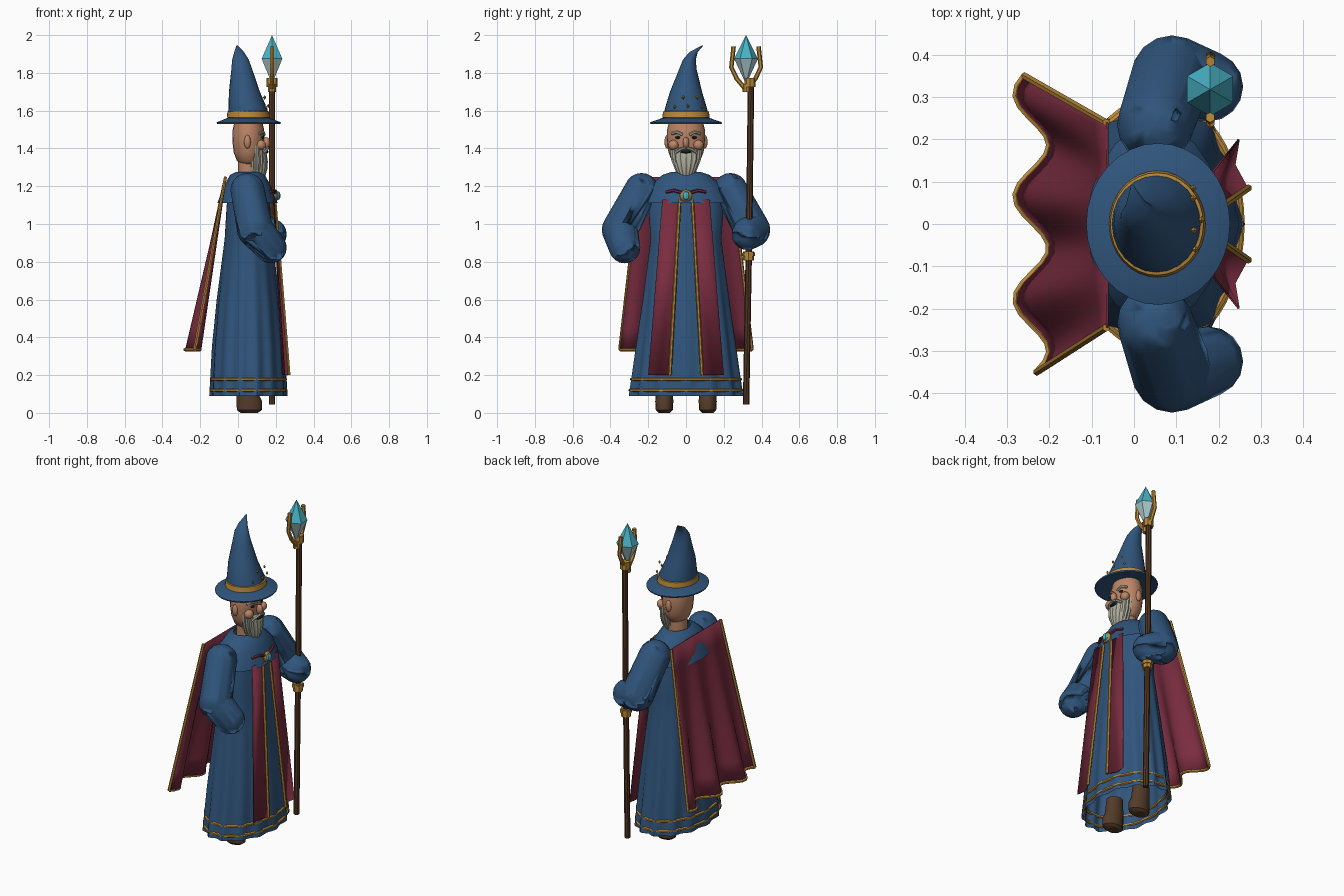
import bpy, bmesh, math
from mathutils import Vector, Matrix

if "Cube" in bpy.data.objects:
    bpy.data.objects.remove(bpy.data.objects["Cube"])


def make_mat(name, r, g, b):
    m = bpy.data.materials.new(name)
    m.diffuse_color = (r, g, b, 1)
    m.use_nodes = True
    m.node_tree.nodes["Principled BSDF"].inputs["Base Color"].default_value = m.diffuse_color
    return m


BLUE = make_mat("robe_blue", .030, .092, .205)
RED = make_mat("burgundy", .190, .025, .050)
GOLD = make_mat("gold", .480, .245, .040)
SKIN = make_mat("skin", .500, .235, .135)
GREY = make_mat("beard_grey", .420, .420, .340)
WOOD = make_mat("staff_wood", .080, .036, .016)
BOOT = make_mat("boot_leather", .090, .045, .022)
CYAN = make_mat("crystal_cyan", .065, .450, .560)
PALE = make_mat("crystal_pale", .420, .600, .620)
DARK = make_mat("dark", .010, .010, .010)


def finish(name, bm, mats, angle=40):
    """Turn a bmesh into an object, smooth below the given edge angle."""
    bmesh.ops.recalc_face_normals(bm, faces=bm.faces)
    for f in bm.faces:
        f.smooth = angle > 0
    for e in bm.edges:
        e.smooth = e.calc_face_angle(0) < math.radians(angle)
    me = bpy.data.meshes.new(name)
    bm.to_mesh(me)
    bm.free()
    for m in mats if isinstance(mats, list) else [mats]:
        me.materials.append(m)
    ob = bpy.data.objects.new(name, me)
    bpy.context.scene.collection.objects.link(ob)
    return ob


def loft(name, rings, mat, closed=True, caps=True, angle=40):
    """Skin a list of point rows."""
    bm = bmesh.new()
    rows = [[bm.verts.new(p) for p in r] for r in rings]
    n = len(rows[0])
    for a, b in zip(rows, rows[1:]):
        for i in range(n if closed else n - 1):
            j = (i + 1) % n
            bm.faces.new((a[i], a[j], b[j], b[i]))
    if caps and closed:
        bm.faces.new(rows[0])
        bm.faces.new(rows[-1])
    return finish(name, bm, mat, angle)


def ellipse(z, cx, cy, rx, ry, n=24, wave=0, k=14):
    pts = []
    for i in range(n):
        a = 2 * math.pi * i / n
        s = 1 + wave * math.cos(k * a)
        pts.append((cx + rx * s * math.cos(a), cy + ry * s * math.sin(a), z))
    return pts


def stack(name, specs, mat, n=24, caps=True, angle=40):
    return loft(name, [ellipse(*s, n=n) for s in specs], mat, True, caps, angle)


def tube(name, pts, r, mat, n=6, loop=False, angle=40):
    pts = [Vector(p) for p in pts]
    rows = []
    for i, p in enumerate(pts):
        if loop:
            t = pts[(i + 1) % len(pts)] - pts[i - 1]
            u, v = Vector((0, 0, 1)), t.normalized().cross(Vector((0, 0, 1)))
        else:
            t = (pts[min(i + 1, len(pts) - 1)] - pts[max(i - 1, 0)]).normalized()
            u = t.cross(Vector((1, 0, 0))).normalized()
            v = t.cross(u)
        rows.append([p + r * (math.cos(2 * math.pi * j / n) * u + math.sin(2 * math.pi * j / n) * v)
                     for j in range(n)])
    if loop:
        rows.append(rows[0])
    return loft(name, rows, mat, True, not loop, angle)


def ball(name, c, r, mat, u=16, v=10, angle=40):
    bm = bmesh.new()
    bmesh.ops.create_uvsphere(bm, u_segments=u, v_segments=v, radius=1,
                              matrix=Matrix.Translation(c) @ Matrix.Diagonal((*r, 1)))
    return finish(name, bm, mat, angle)


def capsule(name, a, ra, b, rb, mat):
    """Hull around two spheres."""
    bm = bmesh.new()
    for c, r in ((a, ra), (b, rb)):
        bmesh.ops.create_uvsphere(bm, u_segments=16, v_segments=10, radius=r, matrix=Matrix.Translation(c))
    res = bmesh.ops.convex_hull(bm, input=bm.verts[:])
    bmesh.ops.delete(bm, geom=[g for g in res["geom_interior"] if isinstance(g, bmesh.types.BMVert)],
                     context='VERTS')
    return finish(name, bm, mat, 35)


def mix(a, b, t):
    return a + (b - a) * t


# Robe: fluted skirt, open at the hem
PROFILE = [(.09, .2, .3), (.35, .188, .265), (.6, .165, .23), (.92, .125, .188), (1.1, .115, .2), (1.25, .09, .13)]


def robe_radii(z):
    for (z0, a0, b0), (z1, a1, b1) in zip(PROFILE, PROFILE[1:]):
        if z <= z1:
            t = (z - z0) / (z1 - z0)
            return mix(a0, a1, t), mix(b0, b1, t)
    return PROFILE[-1][1:]


rows = []
for z in (.09, .2, .35, .5, .6, .75, .92, 1.1, 1.25):
    rx, ry = robe_radii(z)
    rows.append(ellipse(z, .055, 0, rx, ry, 84, .04 * max(0, 1 - z / 1.05)))
loft("robe", rows, BLUE, caps=False)
for i, z in enumerate((.12, .178)):
    rx, ry = robe_radii(z)
    tube(f"hem_band_{i}", ellipse(z, .055, 0, rx, ry, 56), .009, GOLD, loop=True)

# Mantle over the shoulders
stack("mantle", [(1.11, .05, 0, .16, .235), (1.2, .05, 0, .125, .195),
                 (1.26, .05, 0, .092, .125), (1.275, .055, 0, .065, .08)], BLUE, 20, caps=False)

# Cape with fanned pleats and gold edges
N, R = 30, 8


def cape_point(u, t):
    y = mix(mix(-.245, .24, u), mix(-.35, .35, u), t)
    wave = math.cos(2 * math.pi * (mix(-.35, .35, u) - .065) / .243)
    return Vector((mix(-.066, -.24, t) - .04 * t * wave, y, mix(1.25, .335, t)))


cape = loft("cape", [[cape_point(i / N, j / R) for i in range(N + 1)] for j in range(R + 1)],
            RED, closed=False)
cape.modifiers.new("thickness", 'SOLIDIFY').thickness = .006
tube("cape_hem", [cape_point(i / N, 1) for i in range(N + 1)], .009, GOLD)
for u in (0, 1):
    tube(f"cape_edge_{u}", [cape_point(u, j / R) for j in range(R + 1)], .009, GOLD)

for s, side in ((1, "left"), (-1, "right")):
    # Folded front panel with gold inner edge
    low = [(.25, s * .2, .2), (.24, s * .14, .2), (.27, s * .085, .2)]
    top = [(.19, s * .125, 1.13), (.19, s * .08, 1.13), (.195, s * .033, 1.13)]
    p = loft(f"front_panel_{side}", [low, top], RED, closed=False, angle=15)
    p.modifiers.new("thickness", 'SOLIDIFY').thickness = .005
    tube(f"panel_edge_{side}", [low[2], top[2]], .009, GOLD)

    # Sleeves
    raised = .07 if s > 0 else 0
    shoulder, elbow = (.05, s * .235, 1.18), (.09, s * .35, .97)
    hand = (.175, s * .325, .875 + raised)
    capsule(f"upper_sleeve_{side}", shoulder, .09, elbow, .096, BLUE)
    capsule(f"lower_sleeve_{side}", elbow, .096, hand, .083, BLUE)

    # Boots
    stack(f"boot_{side}", [(0, .06, s * .115, .045, .03), (.015, .06, s * .115, .066, .045),
                           (.06, .06, s * .115, .068, .048), (.1, .05, s * .115, .058, .046),
                           (.2, .045, s * .115, .05, .042)], BOOT, 16)

    # Facial features
    ball(f"ear_{side}", (.05, s * .1, 1.435), (.018, .014, .036), SKIN, 12, 8)
    ball(f"cheek_{side}", (.122, s * .066, 1.418), (.026, .028, .027), SKIN, 14, 8)
    ball(f"eye_{side}", (.13, s * .042, 1.458), (.008, .016, .008), DARK, 10, 6)
    tube(f"brow_{side}", [(.139, s * .018, 1.472), (.134, s * .045, 1.486), (.112, s * .075, 1.478)],
         .008, GREY)
    tube(f"moustache_{side}", [(.157, s * .004, 1.402), (.154, s * .03, 1.396), (.136, s * .058, 1.376)],
         .008, GREY)

    # Mantle straps
    tube(f"mantle_strap_{side}", [(.198, s * .02, 1.165), (.19, s * .065, 1.178), (.17, s * .105, 1.17)],
         .009, RED)

    # Crystal prongs
    tube(f"prong_{side}", [(.18, .318 + s * .004, 1.715), (.18, .318 + s * .05, 1.77),
                           (.18, .318 + s * .078, 1.83), (.18, .318 + s * .066, 1.94)], .012, GOLD)

# Head
stack("neck", [(1.24, .055, 0, .055, .055), (1.38, .055, 0, .055, .055)], SKIN, 16)
stack("head", [(1.31, .058, 0, .035, .045), (1.335, .056, 0, .062, .075), (1.38, .055, 0, .078, .093),
               (1.44, .055, 0, .085, .102), (1.5, .055, 0, .083, .1), (1.56, .055, 0, .07, .085)], SKIN, 20)
ball("nose", (.148, 0, 1.43), (.022, .017, .03), SKIN, 12, 8)
ball("mouth", (.153, 0, 1.382), (.009, .03, .008), DARK, 10, 6)

# Beard with ridged strands, rising at the sides
rows = []
for z, rx, ry, rise in ((1.37, .052, .088, .045), (1.33, .058, .08, .01), (1.29, .055, .06, 0), (1.255, .045, .04, 0)):
    rows.append([(.1 + rx * (1 - .07 * (i % 2)) * math.cos(i * math.pi / 18),
                  ry * (1 - .07 * (i % 2)) * math.sin(i * math.pi / 18),
                  z + rise * abs(math.sin(i * math.pi / 18))) for i in range(36)])
loft("beard", rows, GREY, angle=15)

# Hat: brim, bent cone, gold band and small studs
stack("hat_brim", [(1.55, .055, 0, .06, .07), (1.53, .057, 0, .168, .188), (1.538, .057, 0, .17, .191),
                   (1.562, .055, 0, .11, .123)], BLUE, 32)
stack("hat_cone", [(1.55, .055, 0, .11, .122), (1.61, .052, 0, .103, .112), (1.7, .034, 0, .082, .085),
                   (1.82, .02, .01, .055, .046), (1.87, .013, .018, .044, .034), (1.91, .006, .04, .026, .022),
                   (1.945, -.004, .088, .004, .004)], BLUE, 24)
stack("hat_band", [(1.562, .055, 0, .108, .12), (1.565, .055, 0, .114, .126), (1.595, .054, 0, .11, .121),
                   (1.598, .054, 0, .1, .11)], GOLD, 32)
for i, (x, y, z) in enumerate([(.142, -.015, 1.67), (.14, .06, 1.67), (.145, -.06, 1.62), (.14, .085, 1.62),
                               (.16, .01, 1.625)]):
    ball(f"hat_stud_{i}", (x, y, z), (.008, .009, .011), GOLD, 4, 2, 0)

# Brooch
ball("brooch_setting", (.2, 0, 1.15), (.014, .032, .032), GOLD, 12, 8)
ball("brooch_gem", (.212, 0, 1.15), (.013, .021, .023), CYAN, 8, 6, 0)

# Staff with collars
tube("staff", [(.18, .318, .045), (.18, .335, 1.0), (.18, .344, 1.75)], .017, WOOD, 8)
for name, y, z, r, h in (("grip_collar", .332, .83, .029, .024), ("grip_ring", .332, .84, .034, .01),
                         ("top_collar", .34, 1.75, .029, .024), ("prong_base", .32, 1.72, .02, .022)):
    stack(name, [(z - h, .18, y, r, r), (z + h, .18, y, r, r)], GOLD, 8)

# Crystal: six-sided, paler below the girdle
bm = bmesh.new()
ring = [bm.verts.new((.18 + .063 * math.sin(i * math.pi / 3), .318 + .063 * math.cos(i * math.pi / 3), 1.875))
        for i in range(6)]
for k, z in enumerate((2.0, 1.74)):
    tip = bm.verts.new((.18, .318, z))
    for i in range(6):
        bm.faces.new((ring[i], ring[(i + 1) % 6], tip)).material_index = k
finish("crystal", bm, [CYAN, PALE], 0)
